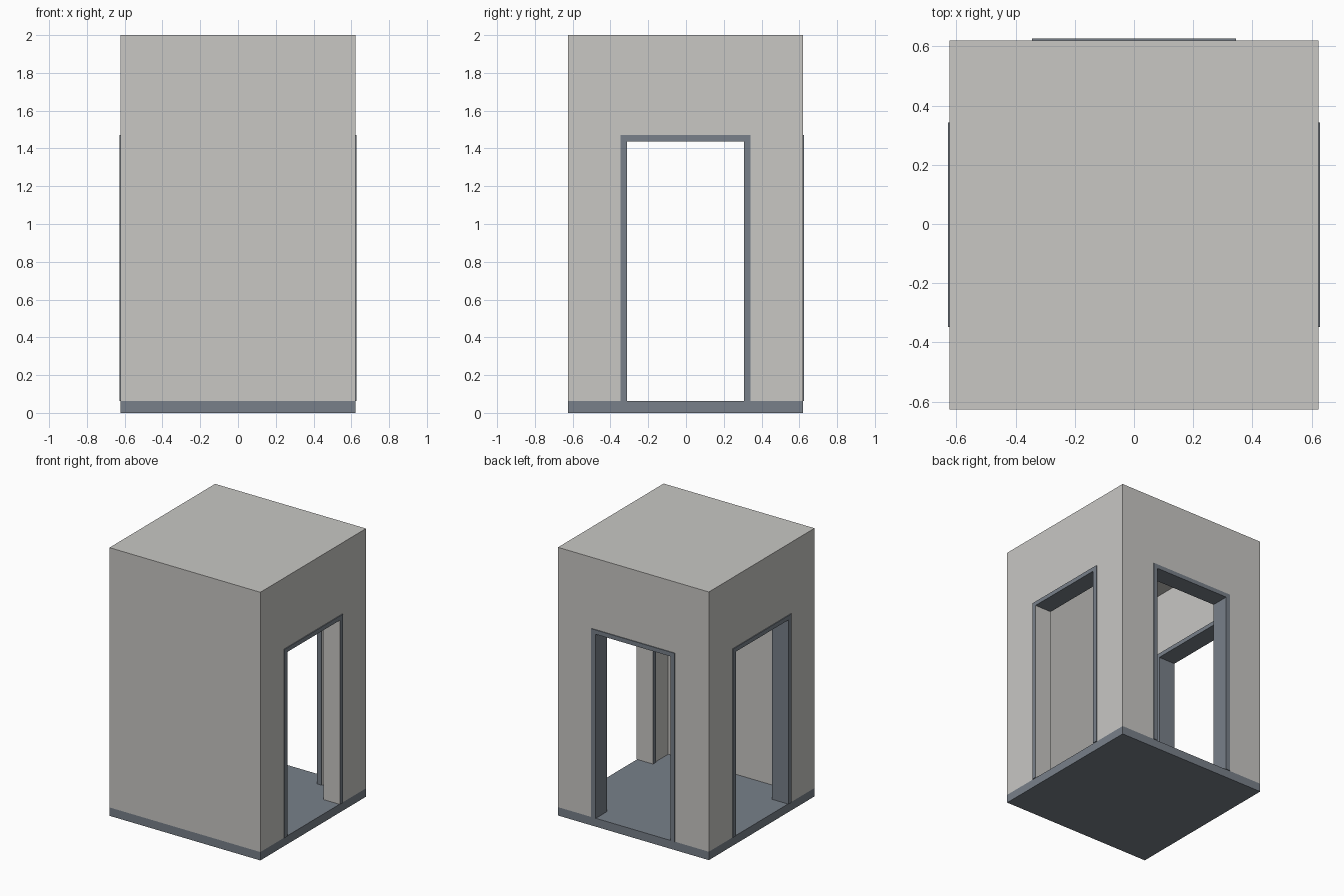
import bpy
import bmesh
import math
from mathutils import Matrix, Vector

if "Cube" in bpy.data.objects:
    bpy.data.objects.remove(bpy.data.objects["Cube"])

HALF = 0.6225          # half width of the square body
YC = -0.003            # body centre in y (the back frame sticks out)
FLOOR, TOP = 0.0625, 2.0
WALL = 0.125           # wall thickness
LIP = 0.006            # how far the frames stand proud of the walls
OUT, INN = 0.345, 0.31         # frame half widths
OUT_Z, INN_Z = 1.47, 1.438     # frame heights


def material(name, rgb):
    m = bpy.data.materials.new(name)
    m.diffuse_color = (*rgb, 1.0)
    m.use_nodes = True
    m.node_tree.nodes["Principled BSDF"].inputs["Base Color"].default_value = m.diffuse_color
    return m


plaster = material("warm_grey_plaster", (0.58, 0.572, 0.552))
steel = material("blue_grey_steel", (0.188, 0.216, 0.252))


def add_object(name, bm, *mats):
    bmesh.ops.recalc_face_normals(bm, faces=bm.faces)
    mesh = bpy.data.meshes.new(name)
    bm.to_mesh(mesh)
    bm.free()
    for m in mats:
        mesh.materials.append(m)
    ob = bpy.data.objects.new(name, mesh)
    bpy.context.collection.objects.link(ob)
    return ob


def box(name, lo, hi, mat):
    lo, hi = Vector(lo), Vector(hi)
    bm = bmesh.new()
    bmesh.ops.create_cube(bm, size=1, matrix=Matrix.Translation((lo + hi) / 2)
                          @ Matrix.Diagonal((*(hi - lo), 1)))
    return add_object(name, bm, mat)


# Floor slab
box("floor_slab", (-HALF, YC - HALF, 0), (HALF, YC + HALF, FLOOR), steel)

# Hollow body, with a solid front and openings on the other three sides
body = box("walls_and_roof", (-HALF, YC - HALF, FLOOR), (HALF, YC + HALF, TOP), plaster)
room = HALF - WALL
mid, mid_z = (OUT + INN) / 2, (OUT_Z + INN_Z) / 2   # cut edge hides inside the frames
cutters = [
    box("room_cutter", (-room, YC - room, -0.1), (room, YC + room, TOP - 0.0625), plaster),
    box("side_door_cutter", (-1, YC - mid, -0.2), (1, YC + mid, mid_z), plaster),
    box("back_door_cutter", (-mid, YC, -0.3), (mid, 1, mid_z), plaster),
]
for c in cutters:
    mod = body.modifiers.new(c.name, 'BOOLEAN')
    mod.operation, mod.solver, mod.object = 'DIFFERENCE', 'EXACT', c

# Apply the cuts and drop the cutters
deps = bpy.context.evaluated_depsgraph_get()
cut_mesh = bpy.data.meshes.new_from_object(body.evaluated_get(deps))
body.modifiers.clear()
body.data = cut_mesh
for c in cutters:
    bpy.data.objects.remove(c)


# Door frames: an upside-down U profile pushed through the wall
def door_frame(name, angle, plaster_reveal=False):
    profile = [(-OUT, FLOOR), (-OUT, OUT_Z), (OUT, OUT_Z), (OUT, FLOOR),
               (INN, FLOOR), (INN, INN_Z), (-INN, INN_Z), (-INN, FLOOR)]
    bm = bmesh.new()
    face = bm.faces.new([bm.verts.new((room - LIP, u, z)) for u, z in profile])
    ext = bmesh.ops.extrude_face_region(bm, geom=[face], use_keep_orig=True)
    verts = [g for g in ext["geom"] if isinstance(g, bmesh.types.BMVert)]
    bmesh.ops.translate(bm, verts=verts, vec=(WALL + 2 * LIP, 0, 0))
    bmesh.ops.recalc_face_normals(bm, faces=bm.faces)
    # The right-hand doorway has plaster-coloured inner sides
    for f in bm.faces:
        if plaster_reveal and abs(f.normal.y) > 0.9 and \
                abs(f.calc_center_median().y) < mid:
            f.material_index = 1
    bm.transform(Matrix.Translation((0, YC, 0)) @ Matrix.Rotation(angle, 4, 'Z'))
    return add_object(name, bm, steel, plaster)


door_frame("right_door_frame", 0, plaster_reveal=True)
door_frame("back_door_frame", math.pi / 2)
door_frame("left_door_frame", math.pi)
